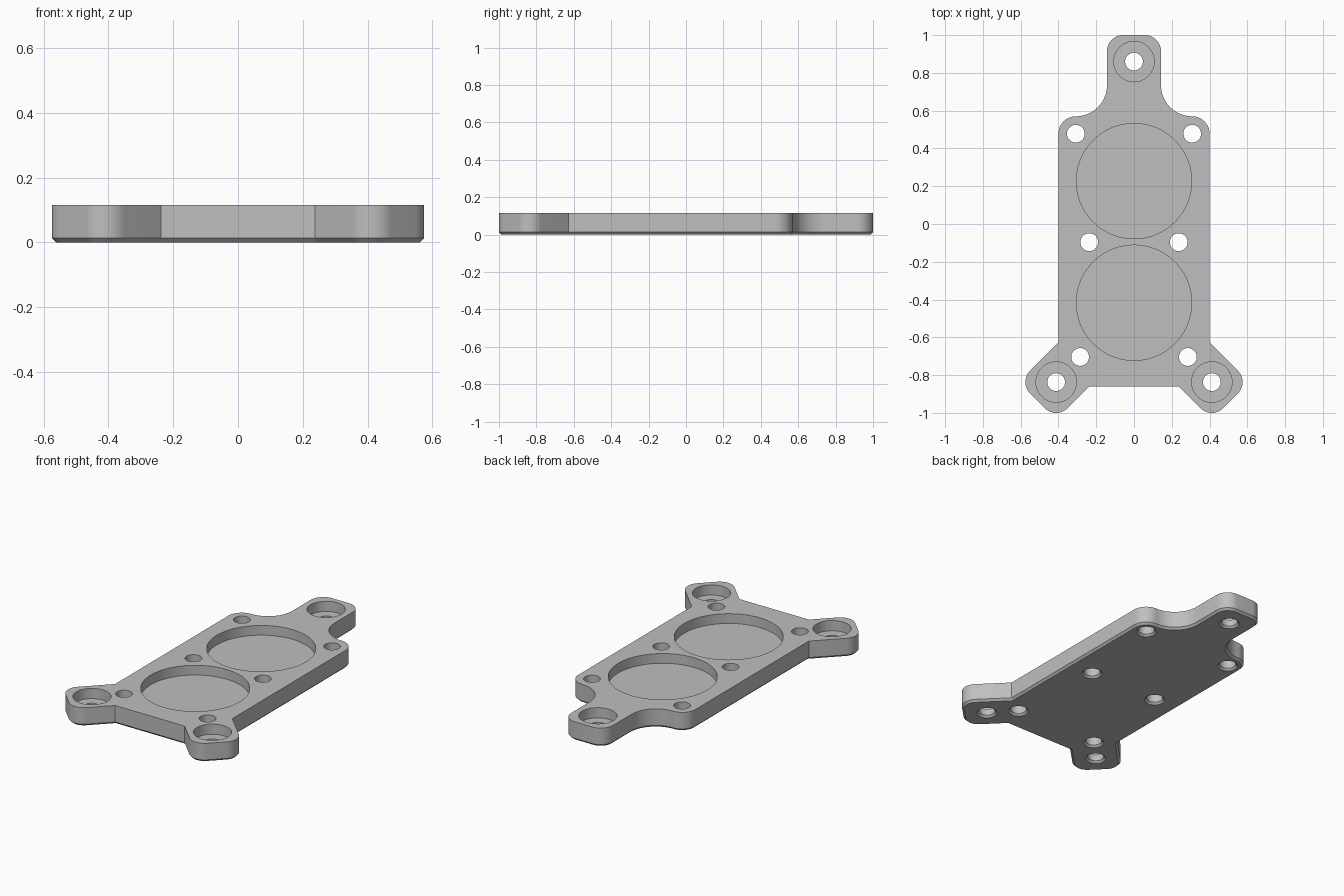
import bpy
import bmesh
from math import sin, cos, pi, radians

cube = bpy.data.objects.get("Cube")
if cube:
    bpy.data.objects.remove(cube, do_unlink=True)

HEIGHT = 0.115
CHAMFER = 0.013
HOLE_R = 0.047
EAR_X, EAR_Y = 0.412, -0.837

grey = bpy.data.materials.new("plain grey")
grey.use_nodes = True
colour = (0.52, 0.52, 0.52, 1)
grey.diffuse_color = colour
grey.node_tree.nodes["Principled BSDF"].inputs["Base Color"].default_value = colour


def arc(cx, cy, r, start, end, steps=14):
    angles = [radians(start + (end - start) * i / steps) for i in range(steps + 1)]
    return [(cx + r * cos(a), cy + r * sin(a)) for a in angles]


def lathe(bm, x, y, profile, sides=64):
    """Closed turned solid from (radius, height) pairs."""
    rings = [[bm.verts.new((x + r * cos(2 * pi * i / sides),
                            y + r * sin(2 * pi * i / sides), z))
              for i in range(sides)] for r, z in profile]
    for low, high in zip(rings, rings[1:]):
        for i in range(sides):
            j = (i + 1) % sides
            bm.faces.new((low[i], low[j], high[j], high[i]))
    bm.faces.new(rings[0][::-1])
    bm.faces.new(rings[-1])


def make_object(name, bm):
    mesh = bpy.data.meshes.new(name)
    bm.to_mesh(mesh)
    bm.free()
    obj = bpy.data.objects.new(name, mesh)
    bpy.context.collection.objects.link(obj)
    mesh.materials.append(grey)
    return obj


# Right half of the outline: tab, fillet, shoulder, side, angled ear
half = arc(0.058, 0.915, 0.085, 90, 0)
half += arc(0.308, 0.735, 0.165, 180, 270, 20)
half += arc(0.308, 0.478, 0.092, 90, 0)
half += [(0.40, -0.627)]
half += arc(EAR_X + 0.078, EAR_Y, 0.085, 45, -45)
half += arc(EAR_X, EAR_Y - 0.078, 0.085, -45, -135)
half += [(0.237, -0.86)]
outline = half + [(-x, y) for x, y in reversed(half)]

# Plate body with a chamfered lower rim
bm = bmesh.new()
base = bm.faces.new([bm.verts.new((x, y, 0)) for x, y in outline])
bmesh.ops.remove_doubles(bm, verts=bm.verts[:], dist=0.0005)
raised = bmesh.ops.extrude_face_region(bm, geom=bm.faces[:])["geom"]
bmesh.ops.translate(bm, vec=(0, 0, HEIGHT),
                    verts=[v for v in raised if isinstance(v, bmesh.types.BMVert)])
bmesh.ops.recalc_face_normals(bm, faces=bm.faces[:])
rim = [e for e in bm.edges if all(v.co.z < 0.001 for v in e.verts)]
bmesh.ops.bevel(bm, geom=rim, offset=CHAMFER, offset_type='OFFSET',
                segments=1, affect='EDGES', clamp_overlap=False)
plate = make_object("mounting_plate", bm)

# Cutters: round pockets, counterbored ear holes and plain holes
flare = [(HOLE_R + 0.022, -0.01), (HOLE_R, 0.012)]
bm = bmesh.new()
for y in (0.227, -0.417):
    lathe(bm, 0, y, [(0.305, 0.055), (0.305, 0.2)], 96)
for x, y in ((0, 0.86), (EAR_X, EAR_Y), (-EAR_X, EAR_Y)):
    lathe(bm, x, y, flare + [(HOLE_R, 0.052), (0.107, 0.052), (0.107, 0.2)])
for x, y in ((0.308, 0.478), (0.237, -0.096), (0.285, -0.704)):
    for side in (-1, 1):
        lathe(bm, side * x, y, flare + [(HOLE_R, 0.2)])
bmesh.ops.recalc_face_normals(bm, faces=bm.faces[:])
cutter = make_object("hole_cutter", bm)
cutter.hide_render = True

cut = plate.modifiers.new("holes", 'BOOLEAN')
cut.operation = 'DIFFERENCE'
cut.solver = 'EXACT'
cut.object = cutter

bpy.ops.object.select_all(action='DESELECT')
plate.select_set(True)
bpy.context.view_layer.objects.active = plate
bpy.ops.object.modifier_apply(modifier=cut.name)
bpy.data.objects.remove(cutter, do_unlink=True)
bpy.ops.object.shade_smooth_by_angle(angle=radians(30))
